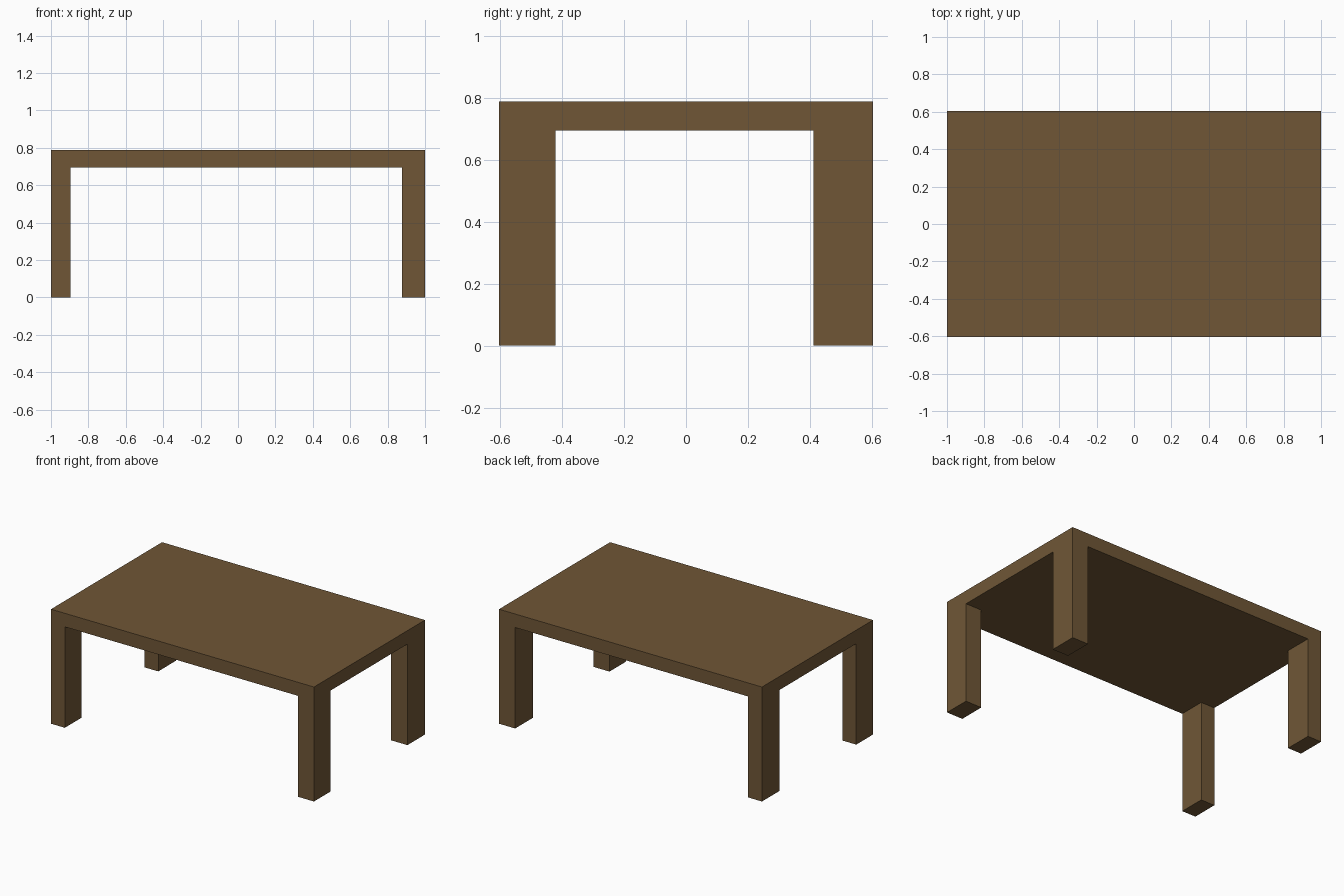
import bpy, bmesh
from mathutils import Matrix, Vector

if "Cube" in bpy.data.objects:
    bpy.data.objects.remove(bpy.data.objects["Cube"])

# Overall sizes
HX, HY = 1.0, 0.603
TOP, UNDER = 0.787, 0.694
X_CUTS = (-0.895, 0.877)   # inner faces of left and right legs
Y_CUTS = (-0.421, 0.412)   # inner faces of front and back legs

wood = bpy.data.materials.new("brown wood")
wood.diffuse_color = (0.160, 0.094, 0.037, 1.0)
wood.use_nodes = True
wood.node_tree.nodes["Principled BSDF"].inputs["Base Color"].default_value = wood.diffuse_color

bm = bmesh.new()

# Table top slab
bmesh.ops.create_cube(bm, size=1.0)
bmesh.ops.scale(bm, vec=(2 * HX, 2 * HY, TOP - UNDER), verts=bm.verts)
bmesh.ops.translate(bm, vec=(0, 0, (TOP + UNDER) / 2), verts=bm.verts)

# Score the slab along the inner faces of the legs
for axis, cuts in enumerate((X_CUTS, Y_CUTS)):
    for c in cuts:
        normal = Vector((0, 0, 0))
        normal[axis] = 1
        bmesh.ops.bisect_plane(bm, geom=bm.verts[:] + bm.edges[:] + bm.faces[:],
                               plane_co=normal * c, plane_no=normal)

# Legs: pull the four corner faces of the underside down to the floor
bm.normal_update()


def is_corner(face):
    p = face.calc_center_median()
    return (face.normal.z < -0.9
            and not X_CUTS[0] < p.x < X_CUTS[1]
            and not Y_CUTS[0] < p.y < Y_CUTS[1])


for face in [f for f in bm.faces if is_corner(f)]:
    foot = bmesh.ops.extrude_discrete_faces(bm, faces=[face])["faces"][0]
    for v in foot.verts:
        v.co.z = 0

# Merge flat areas back into clean single faces
bmesh.ops.dissolve_limit(bm, angle_limit=0.01, verts=bm.verts[:], edges=bm.edges[:])
bmesh.ops.recalc_face_normals(bm, faces=bm.faces[:])

mesh = bpy.data.meshes.new("table")
bm.to_mesh(mesh)
bm.free()
mesh.materials.append(wood)
table = bpy.data.objects.new("table", mesh)
bpy.context.collection.objects.link(table)
